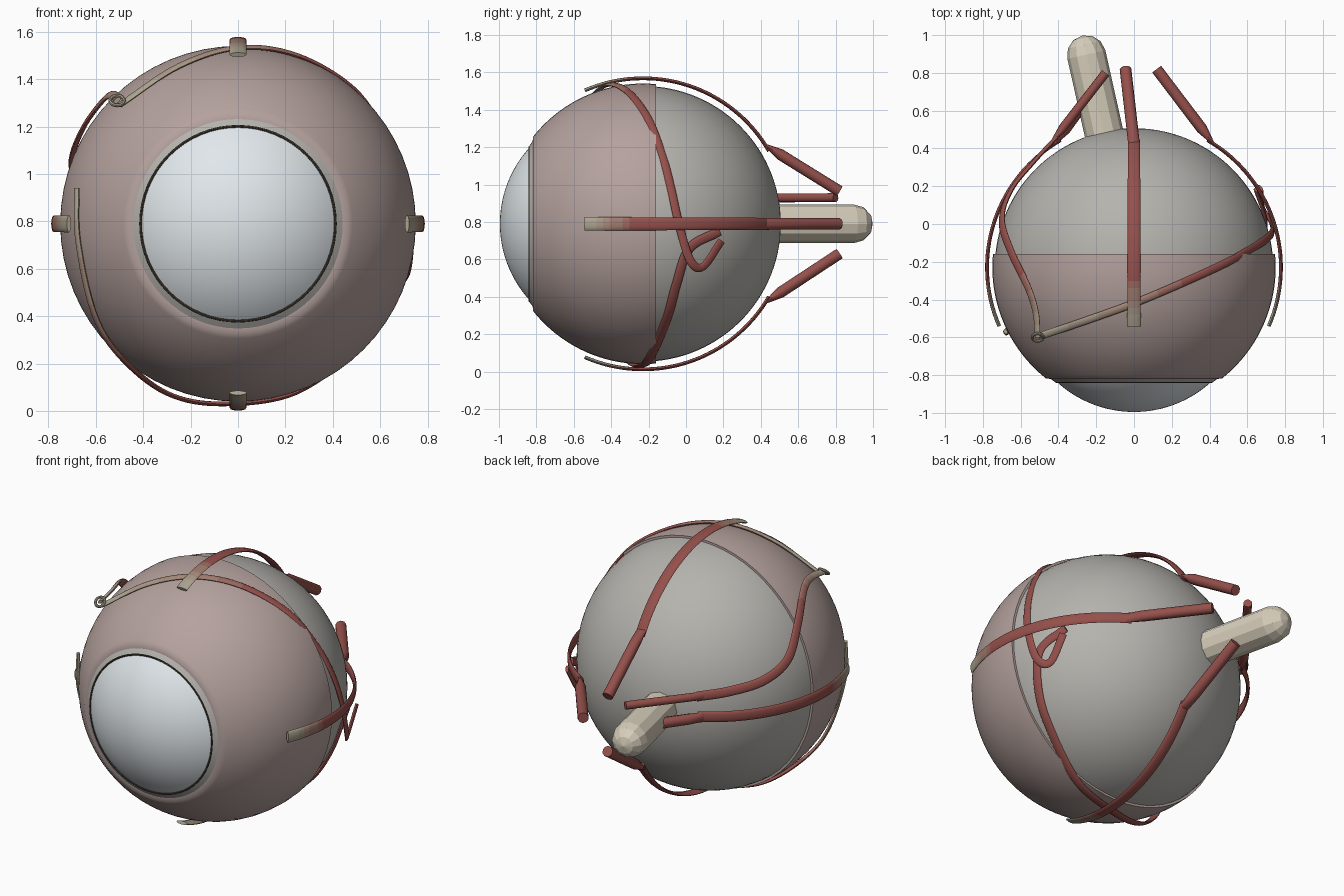
import bpy, bmesh
from math import sin, cos, pi, atan2, sqrt
from mathutils import Vector

if "Cube" in bpy.data.objects:
    bpy.data.objects.remove(bpy.data.objects["Cube"])

C = Vector((0, -0.23, 0.79))      # centre of the globe


def material(name, rgb):
    m = bpy.data.materials.new(name)
    m.diffuse_color = (*rgb, 1)
    m.use_nodes = True
    m.node_tree.nodes["Principled BSDF"].inputs["Base Color"].default_value = m.diffuse_color
    return m


scleral = material("sclera_grey", (0.46, 0.45, 0.42))
pink = material("conjunctiva_pink", (0.46, 0.36, 0.34))
clear = material("cornea_pale", (0.75, 0.80, 0.83))
dark = material("limbus_dark", (0.05, 0.04, 0.03))
cream = material("nerve_cream", (0.68, 0.62, 0.50))
tan, red = Vector((0.42, 0.37, 0.28)), Vector((0.30, 0.08, 0.07))
blend = [material(f"tendon_to_muscle_{i}", tan.lerp(red, i / 5)) for i in range(6)]


def finish(name, bm, mats, smooth=True):
    bmesh.ops.recalc_face_normals(bm, faces=bm.faces)
    me = bpy.data.meshes.new(name)
    bm.to_mesh(me)
    bm.free()
    for m in mats:
        me.materials.append(m)
    ob = bpy.data.objects.new(name, me)
    bpy.context.collection.objects.link(ob)
    bpy.context.view_layer.objects.active = ob
    ob.select_set(True)
    if smooth:
        bpy.ops.object.shade_smooth_by_angle(angle=0.7)
    ob.select_set(False)
    return ob


def revolve(name, profile, mat, n=64):
    """Spin (radius, y) points around the sight axis."""
    bm = bmesh.new()
    vs = [bm.verts.new((r, y, C.z)) for r, y in profile]
    es = [bm.edges.new(p) for p in zip(vs, vs[1:])]
    bmesh.ops.spin(bm, geom=vs + es, cent=C, axis=(0, 1, 0), angle=2 * pi, steps=n)
    bmesh.ops.remove_doubles(bm, verts=bm.verts, dist=1e-4)
    return finish(name, bm, [mat])


def arc(rad, y0, y1, cy=C.y, n=32):
    """Circle profile from y0 to y1."""
    a0, a1 = [pi / 2 - atan2(y - cy, sqrt(max(0, rad ** 2 - (y - cy) ** 2))) for y in (y0, y1)]
    return [(rad * sin(a0 + (a1 - a0) * i / n), cy + rad * cos(a0 + (a1 - a0) * i / n))
            for i in range(n + 1)]


def smooth_path(pts, k=8):
    """Catmull-Rom sampling."""
    p = [Vector(q) for q in pts]
    p = [2 * p[0] - p[1]] + p + [2 * p[-1] - p[-2]]
    out = []
    for a, b, c, d in zip(p, p[1:], p[2:], p[3:]):
        for i in range(k):
            t = i / k
            out.append(0.5 * (2 * b + (c - a) * t + (2 * a - 5 * b + 4 * c - d) * t * t
                              + (3 * b - a - 3 * c + d) * t ** 3))
    return out + [p[-2]]


def sweep(name, path, size, tendon=0.0, n=12):
    """Elliptical band lying flat on the globe; size(t) gives half width and half thickness."""
    bm = bmesh.new()
    rings, last = [], len(path) - 1
    for i, p in enumerate(path):
        tan_dir = (path[min(i + 1, last)] - path[max(i - 1, 0)]).normalized()
        side = tan_dir.cross(p - C).normalized()
        up = side.cross(tan_dir)
        w, h = size(i / last)
        rings.append([bm.verts.new(p + side * w * cos(2 * pi * j / n) + up * h * sin(2 * pi * j / n))
                      for j in range(n)])
    for i, (a, b) in enumerate(zip(rings, rings[1:])):
        shade = 5 if tendon == 0 else min(5, int(6 * (i / last) / tendon))
        for j in range(n):
            f = bm.faces.new((a[j], a[(j + 1) % n], b[(j + 1) % n], b[j]))
            f.material_index = shade
    bm.faces.new(rings[0]).material_index = 0 if tendon else 5
    bm.faces.new(rings[-1]).material_index = 5
    return finish(name, bm, blend)


def belly(name, start, end, r):
    """Round muscle belly with a pointed start."""
    a, b = Vector(start), Vector(end)
    sweep(name, [a.lerp(b, t) for t in (0, 0.2, 0.6, 1)],
          lambda t: (r, 0.008) if t == 0 else (r, r), n=10)


# Globe shells
revolve("sclera", arc(0.737, -0.842, 0.507, n=48), scleral)
revolve("conjunctiva", [(0.44, -0.82)] + arc(0.75, -0.818, -0.16) + [(0.728, -0.16)], pink)
revolve("cornea", arc(0.605, -0.995, -0.835, cy=-0.39, n=20), clear)

# Dark limbus ring
revolve("limbus_ring", [(0.411 + 0.007 * cos(k * pi / 4), -0.835 + 0.007 * sin(k * pi / 4))
                        for k in range(9)], dark)

# Optic nerve, a faceted capsule
bm = bmesh.new()
n0, n1 = Vector((-0.150, 0.44, 0.79)), Vector((-0.252, 0.897, 0.79))
axis = (n1 - n0).normalized()
side = axis.cross(Vector((0, 0, 1)))
rings = []
for p, r in [(n0, 0.103), (n1, 0.103), (n1 + axis * 0.052, 0.089), (n1 + axis * 0.089, 0.052)]:
    rings.append([bm.verts.new(p + r * (side * cos(k * pi / 6) + Vector((0, 0, sin(k * pi / 6)))))
                  for k in range(12)])
tip = bm.verts.new(n1 + axis * 0.103)
for a, b in zip(rings, rings[1:]):
    for k in range(12):
        bm.faces.new((a[k], a[k - 1], b[k - 1], b[k]))
for k in range(12):
    bm.faces.new((rings[-1][k], rings[-1][k - 1], tip))
bm.faces.new(rings[0])
finish("optic_nerve", bm, [cream], smooth=False)

# Four straight muscles: flat strap over the globe, then a round belly to the back
straight = {"superior": ((0, 0, 1), (-0.045, 0.82, 0.965)),
            "inferior": ((0, 0, -1), (-0.045, 0.82, 0.63)),
            "lateral": ((1, 0, 0), (0.12, 0.82, 0.79)),
            "medial": ((-1, 0, 0), (-0.15, 0.80, 0.79))}
a0, a1 = atan2(-0.31, 0.71), atan2(0.675, 0.39)
for name, (d, end) in straight.items():
    d = Vector(d)
    path = [C + 0.778 * (d * cos(a) + Vector((0, 1, 0)) * sin(a))
            for a in [a0 + (a1 - a0) * i / 32 for i in range(33)]]
    sweep(name + "_straight_muscle", path, lambda t: (0.036 - 0.004 * t, 0.010), tendon=0.25)
    belly(name + "_muscle_belly", path[-2], end, 0.031)

# Upper oblique: belly and strap to the pulley, then the tendon turning back over the globe
so = smooth_path([(-0.40, 0.47, 0.925), (-0.53, 0.33, 0.94), (-0.65, 0.18, 0.98), (-0.70, 0.02, 1.06),
                  (-0.65, -0.15, 1.20), (-0.56, -0.34, 1.32), (-0.52, -0.47, 1.33),
                  (-0.51, -0.60, 1.31)])
so.reverse()
sweep("upper_oblique_strap", so, lambda t: (0.018 + 0.010 * min(1, 2 * t), 0.010), tendon=0.4)
belly("upper_oblique_belly", so[-3], (-0.15, 0.80, 0.93), 0.024)
tendon = smooth_path([(-0.50, -0.595, 1.29), (-0.25, -0.51, 1.455), (0, -0.42, 1.532),
                      (0.25, -0.315, 1.50), (0.49, -0.205, 1.357), (0.63, -0.125, 1.15),
                      (0.70, -0.08, 0.98), (0.732, -0.04, 0.80), (0.72, 0.02, 0.60),
                      (0.68, 0.09, 0.56), (0.67, 0.19, 0.70)])
sweep("upper_oblique_tendon", tendon, lambda t: (0.020 + 0.004 * t, 0.010), tendon=0.36)

# Pulley ring
bpy.ops.mesh.primitive_torus_add(location=(-0.51, -0.60, 1.31), major_radius=0.029, minor_radius=0.008,
                                 major_segments=20, minor_segments=8, rotation=(0.8, 0, 0))
ring = bpy.context.object
ring.name = "pulley_ring"
ring.data.materials.append(blend[0])
bpy.ops.object.shade_smooth_by_angle(angle=0.7)
ring.select_set(False)

# Lower oblique: from the inner front corner, under the globe to the outer back
lower = smooth_path([(-0.68, -0.57, 0.94), (-0.675, -0.57, 0.72), (-0.61, -0.51, 0.42),
                     (-0.50, -0.43, 0.235), (-0.30, -0.32, 0.075), (-0.06, -0.25, 0.03),
                     (0.25, -0.19, 0.08), (0.53, -0.10, 0.29), (0.65, -0.05, 0.47),
                     (0.695, 0.02, 0.66), (0.645, 0.18, 0.75)])
sweep("lower_oblique_muscle", lower, lambda t: (0.014 + 0.012 * min(1, 3 * t), 0.010), tendon=0.36)
